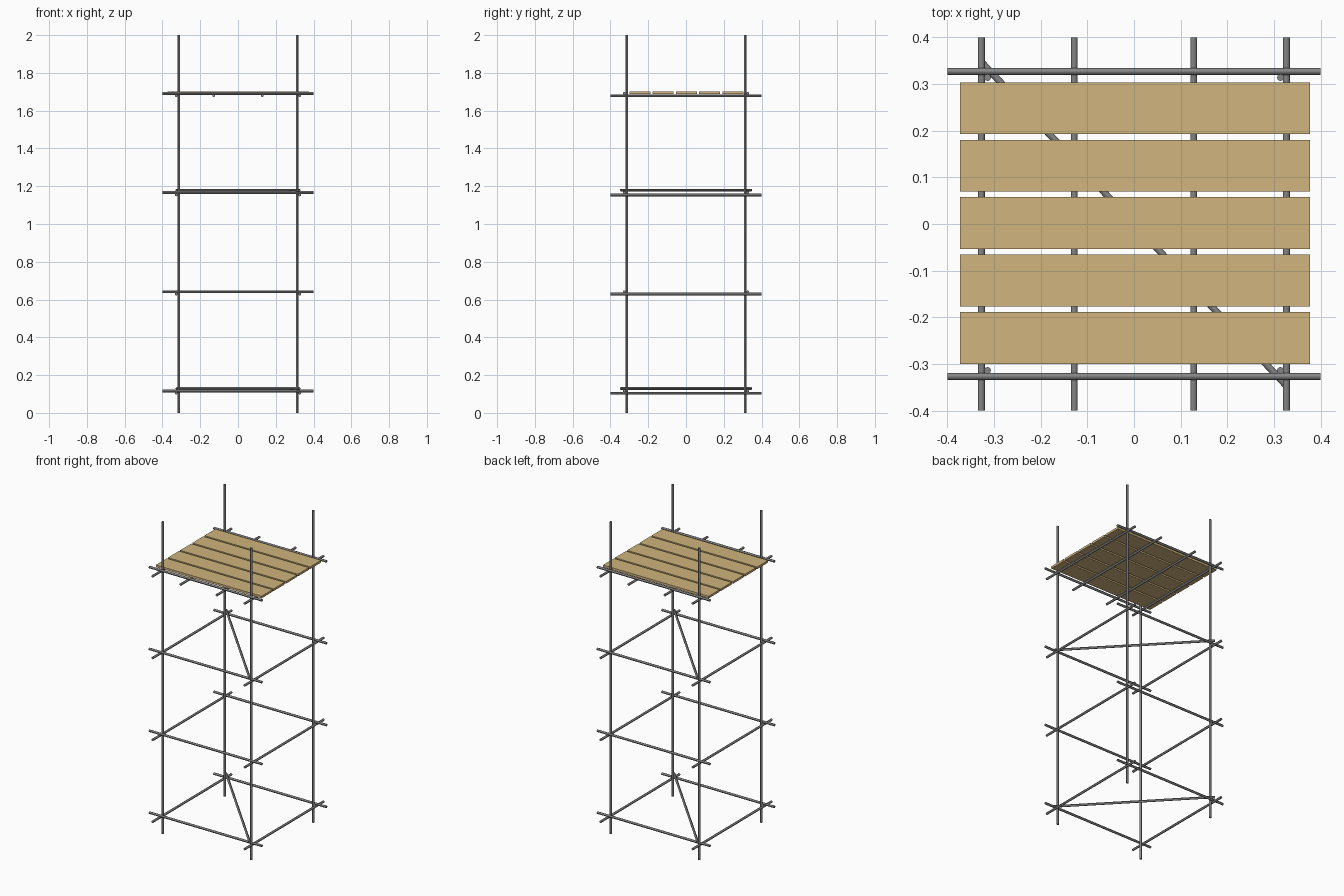
import bpy
from mathutils import Vector

cube = bpy.data.objects.get("Cube")
if cube:
    bpy.data.objects.remove(cube, do_unlink=True)


def make_material(name, colour):
    mat = bpy.data.materials.new(name)
    mat.use_nodes = True
    mat.diffuse_color = colour
    mat.node_tree.nodes["Principled BSDF"].inputs["Base Color"].default_value = colour
    return mat


steel = make_material("grey steel", (0.24, 0.24, 0.245, 1))
timber = make_material("tan timber", (0.63, 0.46, 0.21, 1))
RADIUS = 0.0073


def tube(name, start, end):
    start, end = Vector(start), Vector(end)
    axis = end - start
    bpy.ops.mesh.primitive_cylinder_add(vertices=12, radius=RADIUS, depth=axis.length,
                                        location=(start + end) / 2)
    obj = bpy.context.object
    obj.name = name
    obj.rotation_euler = axis.to_track_quat('Z', 'Y').to_euler()
    obj.data.materials.append(steel)
    bpy.ops.object.shade_smooth_by_angle()


POLE, RAIL, REACH = 0.314, 0.327, 0.4
LEVELS = [0.104, 0.629, 1.154, 1.679]
STEP = 0.0125

# Corner poles
for x in (-POLE, POLE):
    for y in (-POLE, POLE):
        tube("upright_pole", (x, y, 0), (x, y, 2))

# Crossing rails at every level
for z in LEVELS:
    for side in (-RAIL, RAIL):
        tube("depth_rail", (side, -REACH, z), (side, REACH, z))
        tube("width_rail", (-REACH, side, z + STEP), (REACH, side, z + STEP))

# Horizontal diagonal braces on alternate levels
for z in LEVELS[::2]:
    h = z + 2 * STEP
    tube("diagonal_brace", (-0.325, 0.345, h), (0.325, -0.345, h))

# Extra bearers and planks of the platform
top = LEVELS[-1]
for x in (-0.128, 0.128):
    tube("platform_bearer", (x, -REACH, top), (x, REACH, top))

for i in range(5):
    bpy.ops.mesh.primitive_cube_add(size=1, location=(0.002, 0.002 + (i - 2) * 0.1231, top + 0.0155))
    plank = bpy.context.object
    plank.name = "platform_plank"
    plank.scale = (0.75, 0.111, 0.014)
    plank.data.materials.append(timber)
